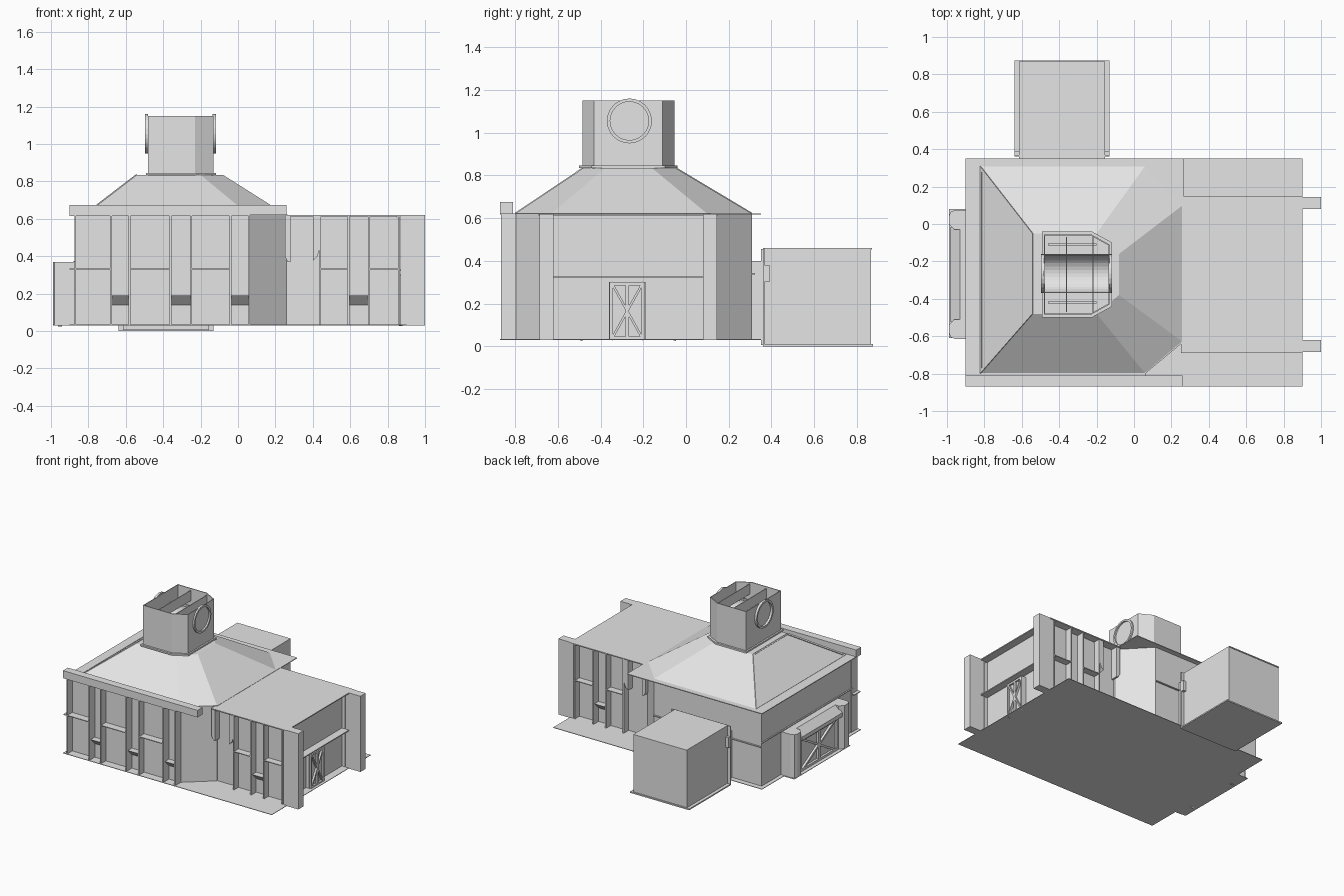
import bpy, bmesh, math
from mathutils import Vector

if "Cube" in bpy.data.objects:
    bpy.data.objects.remove(bpy.data.objects["Cube"])

grey = bpy.data.materials.new("plain grey")
grey.diffuse_color = (0.78, 0.78, 0.78, 1)
grey.use_nodes = True
grey.node_tree.nodes["Principled BSDF"].inputs["Base Color"].default_value = grey.diffuse_color


def finish(name, bm):
    bmesh.ops.recalc_face_normals(bm, faces=bm.faces)
    me = bpy.data.meshes.new(name)
    bm.to_mesh(me)
    bm.free()
    me.materials.append(grey)
    ob = bpy.data.objects.new(name, me)
    bpy.context.collection.objects.link(ob)
    return ob


def box(name, x0, x1, y0, y1, z0, z1):
    return prism(name, [(x0, y0), (x1, y0), (x1, y1), (x0, y1)], z0, z1)


def loft(name, rings, caps=True, closed=False):
    """Skin a list of equal-length rings of points."""
    bm = bmesh.new()
    vs = [[bm.verts.new(p) for p in r] for r in rings]
    n = len(vs[0])
    if closed:
        vs.append(vs[0])
    for a, b in zip(vs, vs[1:]):
        for i in range(n):
            j = (i + 1) % n
            bm.faces.new((a[i], a[j], b[j], b[i]))
    if caps and not closed:
        bm.faces.new(vs[0])
        bm.faces.new(vs[-1])
    return finish(name, bm)


def prism(name, outline, z0, z1):
    return loft(name, [[(x, y, z) for x, y in outline] for z in (z0, z1)])


def bar(name, x0, x1, p, q, w):
    """Straight bar in a plane of constant x, from (y,z) p to q."""
    d = (Vector(q) - Vector(p)).normalized() * w / 2
    n = (-d.y, d.x)
    c = [(p[0] + n[0], p[1] + n[1]), (q[0] + n[0], q[1] + n[1]),
         (q[0] - n[0], q[1] - n[1]), (p[0] - n[0], p[1] - n[1])]
    return loft(name, [[(x, y, z) for y, z in c] for x in (x0, x1)])


def arched_panel(name, x0, x1, y0, y1, z0, z1, r=0.025):
    """Wall panel with rounded top corners."""
    o = [(x0, z0), (x1, z0)]
    for cx, a0 in ((x1 - r, 0), (x0 + r, 90)):
        for k in range(5):
            a = math.radians(a0 + k * 22.5)
            o.append((cx + r * math.cos(a), z1 - r + r * math.sin(a)))
    return loft(name, [[(x, y, z) for x, z in o] for y in (y0, y1)])


def door(name, x0, x1, y0, y1, z0, z1, w):
    """Double door frame; each leaf has a K-shaped brace against the outer stile."""
    mid, h = (y0 + y1) / 2, (z0 + z1) / 2
    for y in (y0, mid, y1):
        bar(name + "_stile", x0, x1, (y, z0), (y, z1), w)
    for z in (z0 + w / 2, z1 - w / 2):
        bar(name + "_rail", x0, x1, (y0, z), (y1, z), w)
    for y in (y0, y1):
        for z in (z0, z1):
            bar(name + "_brace", x0, x1, (y, z), (mid, h), w * 0.7)


# ground slab, with tongue below the gate
prism("floor_slab", [(-.9, -.87), (.9, -.87), (.9, .35), (-.9, .35), (-.9, .08),
                     (-.99, .08), (-.99, -.61), (-.9, -.61)], .03, .034)

# main hall and its hipped roof
base = [(-.82, .31), (-.82, -.8), (.06, -.8), (.26, -.63), (.26, .1), (.06, .31)]
top = [(-.54, -.05), (-.54, -.48), (-.2, -.48), (-.08, -.38), (-.08, -.16), (-.2, -.05)]
prism("hall_walls", [(-.87, .31), (-.87, -.8)] + base[2:], .03, .62)
loft("hall_roof", [[(x, y, .62) for x, y in base], [(x, y, .835) for x, y in top]])
prism("eaves_plate", [(-.9, -.87), (.06, -.87), (.06, -.8), (.265, -.63), (.265, .35),
                      (-.9, .35)], .616, .622)
box("front_parapet", -.9, .26, -.87, -.81, .62, .675)

# thin rim along the west roof slope
slope = [Vector((-.82, .31, .62)), Vector((-.82, -.8, .62)),
         Vector((-.54, -.48, .835)), Vector((-.54, -.05, .835))]
mid = sum(slope, Vector()) / 4
up = Vector((-.215, 0, .28)).normalized() * .006
inner = [p.lerp(mid, .05) for p in slope]
loft("roof_rim", [slope, [p + up for p in slope], [p + up for p in inner], inner], closed=True)

# hall front: buttress fins, arched panels, shelves and sloped sills
fins = [-.87, -.68, -.58, -.36, -.25, -.04, .06]
for x in fins:
    box("hall_fin", x - .005, x + .005, -.865, -.79, .03, .62)
for a, b in zip(fins[0::2], fins[1::2]):
    arched_panel("hall_panel", a + .005, b - .005, -.806, -.79, .03, .617)
    box("hall_shelf", a, b, -.865, -.79, .328, .334)
box("corner_shelf", -.9, -.87, -.865, -.79, .328, .334)


def sill(x0, x1, wall, out):
    prof = [(wall, .19), (out, .19), (wall, .14)]
    loft("sloped_sill", [[(x, y, z) for y, z in prof] for x in (x0, x1)])


for a, b in zip(fins[1::2], fins[2::2]):
    sill(a, b, -.8, -.85)

# lower wing, same detail on both long sides
CY = -.27
box("wing_walls", .2, .84, CY - .355, CY + .355, .03, .615)
box("wing_roof", .25, .9, CY - .42, CY + .42, .612, .62)
for s in (-1, 1):
    def ys(a, b):
        return sorted((CY + s * a, CY + s * b))
    for x in (.44, .59, .70, .86):
        box("wing_fin", x - .005, x + .005, *ys(.35, .415), .03, .615)
    for a, b in ((.44, .59), (.70, .86)):
        arched_panel("wing_panel", a, b, *ys(.35, .361), .03, .615)
        box("wing_shelf", a, b, *ys(.35, .415), .328, .334)
    sill(.59, .70, CY + s * .355, CY + s * .405)
    # curved brackets either side of the recess beside the hall
    for o in ([(.40, .615), (.40, .375), (.425, .40), (.437, .44), (.437, .615)],
              [(.25, .615), (.25, .40), (.265, .37), (.28, .37), (.28, .615)]):
        loft("wing_bracket", [[(x, y, z) for x, z in o] for y in ys(.35, .412)])
    box("end_post", .87, 1.0, *ys(.35, .415), .03, .62)
box("end_shelf", .83, .9, CY - .355, CY + .355, .322, .33)
box("end_door", .83, .865, -.36, -.19, .03, .30)
door("end_door", .86, .88, -.35, -.2, .03, .30, .015)

# gate porch on the west side
for s in (-1, 1):
    o = [(-.86, .345), (-.955, .345), (-.98, .335), (-.99, .31), (-.99, .27),
         (-.96, .24), (-.86, .24)]
    prism("gate_pier", [(x, CY + s * y) for x, y in o], .03, .37)
o = [(-.86, .29), (-.985, .29), (-.985, .32), (-.93, .37), (-.86, .37)]
loft("gate_lintel", [[(x, y, z) for x, z in o] for y in (CY - .25, CY + .25)])
box("gate_leaf", -.945, -.86, CY - .25, CY + .25, .03, .30)
door("gate", -.962, -.94, CY - .225, CY + .225, .03, .29, .022)
box("west_ledge", -.88, -.86, -.8, .31, .37, .376)
box("rear_ledge", -.87, .06, .30, .322, .335, .342)

# rear annex
box("annex_base", -.64, -.13, .36, .875, 0, .01)
box("annex_body", -.615, -.155, .35, .865, .005, .455)
box("annex_cap", -.615, -.155, .36, .87, .452, .46)
box("annex_flange", -.64, -.13, .36, .368, 0, .46)
box("annex_link", -.615, -.155, .30, .36, .03, .40)
box("annex_collar", -.64, -.13, .36, .39, .30, .38)

# roof tower: open shell with chamfered east corners
ring = [(-.48, -.055), (-.48, -.485), (-.23, -.485), (-.13, -.43), (-.13, -.11), (-.23, -.055)]
ctr = Vector((-.3, -.27))
inn = [ctr + (Vector(p) - ctr) * .97 for p in ring]
loft("tower_shell", [[(x, y, z) for x, y in r] for r, z in
                     ((ring, .83), (ring, 1.15), (inn, 1.15), (inn, .83))], closed=True)
prism("tower_collar", [ctr + (Vector(p) - ctr) * 1.07 for p in ring], .834, .846)


# drum inside the tower: open trough and round end rings
def arc(x, r, a0, a1, n):
    return [(x, -.265 + r * math.cos(math.radians(a0 + (a1 - a0) * k / n)),
             1.055 + r * math.sin(math.radians(a0 + (a1 - a0) * k / n))) for k in range(n + 1)]


def drum(name, x0, x1, ro, ri, a0, a1, n):
    sect = [arc(x0, ro, a0, a1, n), arc(x1, ro, a0, a1, n),
            arc(x1, ri, a0, a1, n), arc(x0, ri, a0, a1, n)]
    full = a1 - a0 == 360
    rows = list(zip(*sect))
    return loft(name, rows[:-1] if full else rows, closed=full)


drum("drum_trough", -.49, -.12, .105, .1, 180, 360, 16)
for x in (-.497, -.135):
    drum("drum_ring", x, x + .017, .105, .09, 0, 360, 24)
for x in (-.36, -.22):
    box("tower_baffle", x - .003, x + .003, -.47, -.07, 1.06, 1.14)
for y in (-.42, -.11):
    box("tower_rail", -.46, -.2, y - .006, y + .006, 1.03, 1.042)
